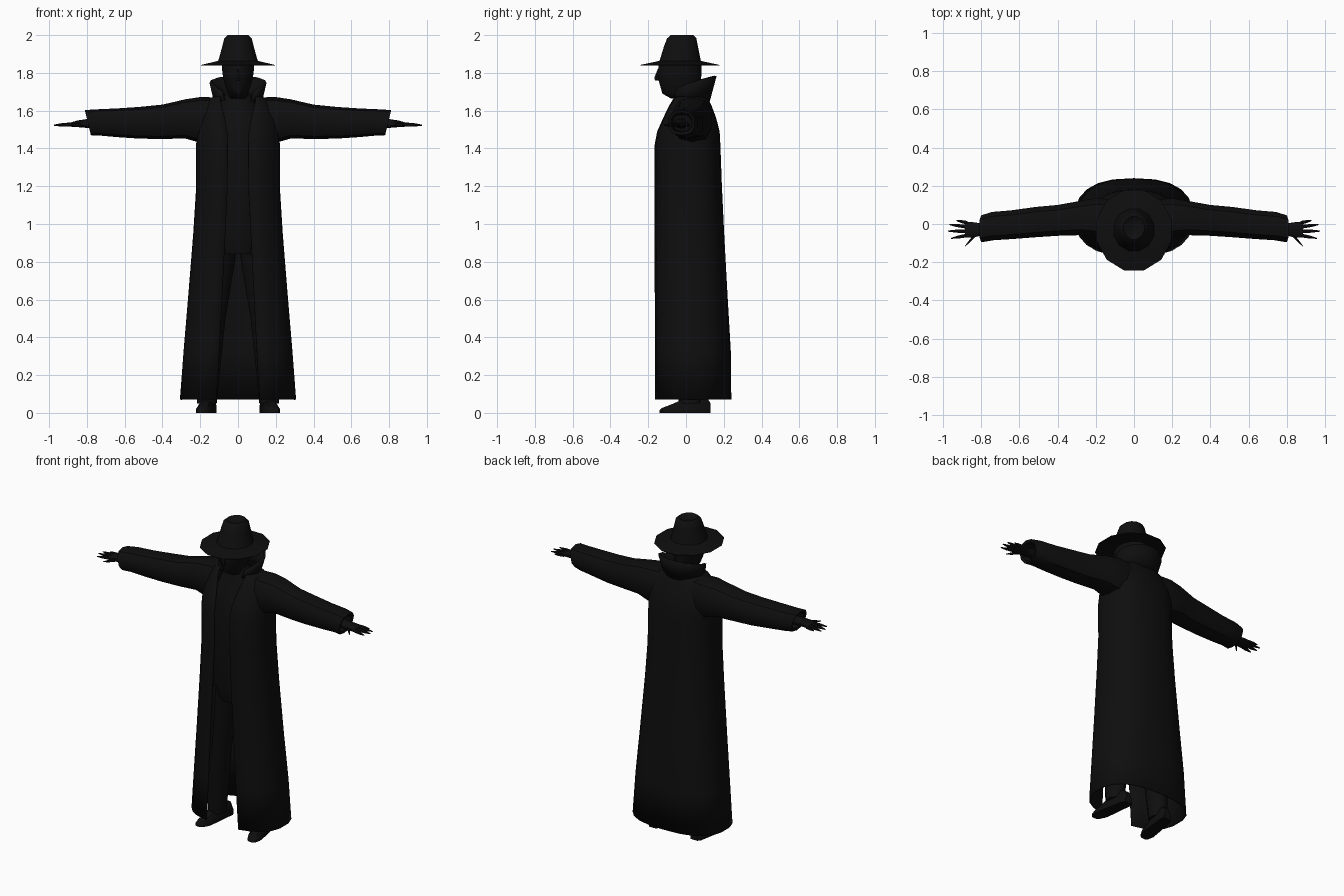
import bpy, bmesh, math
from mathutils import Vector

if "Cube" in bpy.data.objects:
    bpy.data.objects.remove(bpy.data.objects["Cube"])

black = bpy.data.materials.new("near black cloth")
black.diffuse_color = (0.0045, 0.0045, 0.0045, 1)
black.use_nodes = True
black.node_tree.nodes["Principled BSDF"].inputs["Base Color"].default_value = black.diffuse_color


def finish(name, bm, thick=0.0, angle=40, normals=True):
    if normals:
        bmesh.ops.recalc_face_normals(bm, faces=bm.faces)
    me = bpy.data.meshes.new(name)
    bm.to_mesh(me)
    bm.free()
    me.materials.append(black)
    ob = bpy.data.objects.new(name, me)
    bpy.context.collection.objects.link(ob)
    bpy.ops.object.select_all(action='DESELECT')
    bpy.context.view_layer.objects.active = ob
    ob.select_set(True)
    if thick:
        m = ob.modifiers.new("thickness", 'SOLIDIFY')
        m.thickness = thick
        m.offset = -1
    bpy.ops.object.shade_smooth_by_angle(angle=math.radians(angle))
    return ob


def loft(name, rings, closed=True, caps=True, thick=0.0, angle=40):
    bm = bmesh.new()
    rows = [[bm.verts.new(p) for p in r] for r in rings]
    n = len(rows[0])
    for a, b in zip(rows, rows[1:]):
        for i in range(n if closed else n - 1):
            j = (i + 1) % n
            bm.faces.new((a[i], a[j], b[j], b[i]))
    if closed and caps:
        bm.faces.new(rows[0][::-1])
        bm.faces.new(rows[-1])
    return finish(name, bm, thick, angle)


def oval(cx, w, y0, y1, z, n=12):
    """Horizontal oval ring reaching from y0 to y1."""
    cy, d = (y0 + y1) / 2, (y1 - y0) / 2
    return [(cx + w * math.cos(math.tau * (i + .5) / n),
             cy + d * math.sin(math.tau * (i + .5) / n) / math.cos(math.pi / n), z) for i in range(n)]


def spow(v, e):
    return math.copysign(abs(v) ** e, v)


def open_ring(w, y0, y1, z, gap, e=0.8, n=11):
    """Rounded ring with an opening of half width gap at the front."""
    cy, d = (y0 + y1) / 2, (y1 - y0) / 2
    start = -math.acos((gap / w) ** (1 / e))
    half = []
    for i in range(n):
        a = start + (math.pi / 2 - start) * i / (n - 1)
        half.append((w * spow(math.cos(a), e), cy + d * spow(math.sin(a), e), z))
    return half + [(-x, y, z) for x, y, z in half[-2::-1]]


# Long open coat: half width, front, back, height, half opening
coat = [(.31, -.17, .24, .07, .115), (.29, -.17, .237, .33, .10), (.265, -.17, .22, .62, .085),
        (.238, -.17, .202, .95, .068), (.222, -.168, .19, 1.2, .056), (.222, -.168, .182, 1.42, .055),
        (.22, -.155, .178, 1.49, .058), (.21, -.125, .16, 1.56, .07), (.185, -.10, .138, 1.62, .085),
        (.155, -.082, .12, 1.66, .095), (.115, -.07, .105, 1.682, .09)]
loft("long_coat", [open_ring(*c) for c in coat], closed=False, thick=.006)

# Standing collar, high at the back and falling to the front
low, high = [], []
for i in range(13):
    a = math.radians(-55 + 290 * i / 12)
    back = (math.sin(a) + .82) / 1.82
    low.append((.118 * math.cos(a), .02 + .095 * math.sin(a), 1.655))
    high.append((.14 * math.cos(a), .04 + .11 * math.sin(a), 1.705 + .08 * back ** .6))
mid = [tuple(Vector(p).lerp(Vector(q), .5)) for p, q in zip(low, high)]
loft("collar", [low, mid, high], closed=False, thick=.012)

# Torso and head
loft("torso", [oval(0, *r) for r in [(.13, -.10, .10, .84), (.16, -.125, .13, .93), (.155, -.125, .13, 1.2),
     (.175, -.13, .14, 1.42), (.15, -.10, .11, 1.56), (.085, -.06, .08, 1.66), (.06, -.06, .07, 1.70)]])
loft("head", [oval(0, *r) for r in [(.05, -.08, .06, 1.665), (.052, -.125, .065, 1.69), (.068, -.135, .075, 1.725),
     (.08, -.148, .08, 1.77), (.086, -.15, .082, 1.80), (.088, -.142, .082, 1.86)]])
loft("nose", [oval(0, *r, n=6) for r in [(.016, -.162, -.13, 1.76), (.013, -.165, -.13, 1.775),
     (.007, -.148, -.13, 1.82)]])

# Hat: brim, then crown with a dented top
loft("hat_brim", [oval(0, *r) for r in [(.105, -.14, .08, 1.842), (.2, -.24, .175, 1.838), (.203, -.243, .178, 1.842),
     (.115, -.148, .085, 1.862)]], angle=25)
crown = [oval(0, *r) for r in [(.112, -.143, .08, 1.855), (.103, -.135, .075, 1.88), (.085, -.115, .062, 1.945),
         (.075, -.1, .055, 1.983), (.056, -.08, .038, 2.0)]]
crown.append(oval(0, .02, -.06, .02, 1.985))
loft("hat_crown", crown)

# Sleeves: x, front, back, bottom, top, slant of the end
sleeve = [(.10, -.06, .13, 1.46, 1.67, 0), (.2, -.075, .14, 1.43, 1.672, 0), (.28, -.062, .125, 1.453, 1.66, 0),
          (.4, -.065, .103, 1.45, 1.632, 0), (.52, -.073, .092, 1.452, 1.62, 0), (.64, -.082, .075, 1.46, 1.612, 0),
          (.74, -.088, .066, 1.468, 1.607, .01), (.795, -.097, .048, 1.47, 1.603, .016),
          (.79, -.08, .033, 1.485, 1.588, .014), (.74, -.07, .03, 1.49, 1.58, .01)]
# Hand palm: x, front, back, bottom, top
palm = [(.74, -.05, .0, 1.505, 1.56), (.79, -.06, .003, 1.508, 1.557), (.85, -.074, .012, 1.513, 1.548),
        (.885, -.072, .014, 1.515, 1.538)]
# Fingers: root x, y and tip x, y
fingers = [(.83, -.055, .885, -.116), (.875, -.06, .958, -.075), (.88, -.038, .975, -.037),
           (.88, -.014, .968, -.003), (.872, .006, .93, .018)]
# Legs and shoes
leg = [(.165, .055, -.035, .08, .05), (.155, .065, -.05, .09, .25), (.135, .072, -.07, .085, .5),
       (.10, .088, -.09, .1, .8), (.085, .085, -.1, .1, .92)]
shoe = [(.0, 1), (.03, 1), (.05, .8), (.075, .6)]


def side_ring(s, x, y0, y1, z0, z1, slant=0, n=10):
    pts = []
    for i in range(n):
        a = math.tau * (i + .5) / n
        c, t = spow(math.cos(a), .8), spow(math.sin(a), .8)
        pts.append((s * (x + slant * t), (y0 + y1) / 2 + (y1 - y0) / 2 * c, (z0 + z1) / 2 + (z1 - z0) / 2 * t))
    return pts


for s, side in ((1, "left"), (-1, "right")):
    loft(side + "_sleeve", [side_ring(s, *r) for r in sleeve])
    loft(side + "_palm", [side_ring(s, *r) for r in palm])
    for k, (x0, y0, x1, y1) in enumerate(fingers):
        rings = []
        for t, r in ((0, .011), (.55, .009), (1, .003)):
            x, y, z = x0 + (x1 - x0) * t, y0 + (y1 - y0) * t, 1.527 - .004 * t
            rings.append(side_ring(s, x, y - r, y + r, z - r, z + r, n=6))
        loft(f"{side}_finger_{k + 1}", rings)
    loft(side + "_leg", [oval(s * c, w, y0, y1, z, 10) for c, w, y0, y1, z in leg])
    # Shoe sections run from heel to toe and turn outwards
    rings = []
    for y, w, top in ((.13, .025, .05), (.11, .036, .085), (.04, .038, .095), (-.03, .042, .065),
                      (-.09, .042, .04), (-.13, .028, .025), (-.14, .012, .015)):
        cx = .148 + (.13 - y) * .15
        rings.append([(s * (cx + w * k), y, z) for k, z in ((-1, 0), (1, 0), (1, top * .5), (.55, top),
                                                          (-.55, top), (-1, top * .5))])
    loft(side + "_shoe", rings)
